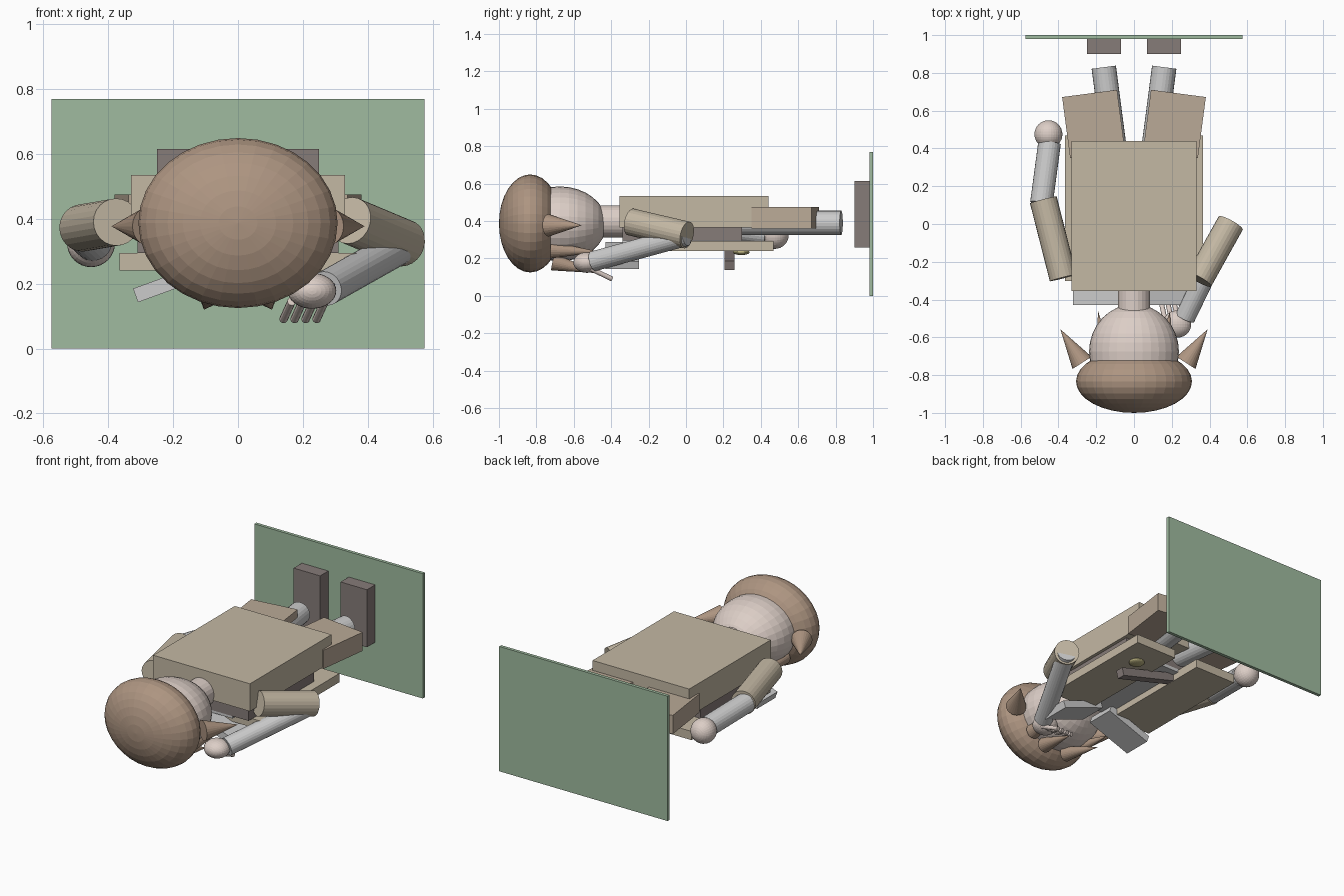
import bpy, math
from mathutils import Vector, Matrix

if "Cube" in bpy.data.objects:
    bpy.data.objects.remove(bpy.data.objects["Cube"])


def material(name, r, g, b):
    m = bpy.data.materials.new(name)
    m.diffuse_color = (r, g, b, 1)
    m.use_nodes = True
    m.node_tree.nodes["Principled BSDF"].inputs["Base Color"].default_value = m.diffuse_color
    return m


COAT = material("coat tan", .55, .48, .37)
TROUSER = material("trouser brown", .49, .40, .31)
HAIR = material("hair brown", .42, .30, .22)
SKIN = material("skin", .72, .62, .57)
DARK = material("dark leather", .24, .20, .19)
GREEN = material("base green", .35, .50, .35)
BRASS = material("brass", .50, .45, .22)


def finish(name, mat):
    o = bpy.context.object
    o.name = name
    if mat:
        o.data.materials.append(mat)
    return o


def box(name, center, size, mat=None, rot=(0, 0, 0)):
    bpy.ops.mesh.primitive_cube_add(size=1, location=center, rotation=rot)
    o = finish(name, mat)
    o.scale = size
    return o


def span(name, lo, hi, mat=None):
    lo, hi = Vector(lo), Vector(hi)
    return box(name, (lo + hi) / 2, hi - lo, mat)


def rod(name, a, b, r1, r2=None, mat=None, sides=24):
    a, b = Vector(a), Vector(b)
    d = b - a
    bpy.ops.mesh.primitive_cone_add(vertices=sides, radius1=r1,
                                    radius2=r1 if r2 is None else r2,
                                    depth=d.length, location=(a + b) / 2)
    o = finish(name, mat)
    o.rotation_euler = d.to_track_quat('Z', 'Y').to_euler()
    return o


def ball(name, center, radii, mat=None):
    # poles lie along y, the body's long axis
    bpy.ops.mesh.primitive_uv_sphere_add(segments=32, ring_count=16, radius=1)
    o = finish(name, mat)
    o.data.transform(Matrix.Rotation(math.pi / 2, 4, 'X'))
    o.location, o.scale = center, radii
    return o


# Upright base plate behind the feet
span("base_plate", (-.575, .98, 0), (.575, 1, .77), GREEN)

# Torso, waistcoat and shirt
span("coat_back", (-.33, -.355, .365), (.33, .44, .535), COAT)
span("waistcoat", (-.31, -.34, .295), (.31, .30, .37), DARK)
span("shirt_front", (-.2, -.34, .28), (.2, .30, .30))

# Mirrored parts
for s, side in ((-1, "left"), (1, "right")):
    # shoes, legs and trousers
    box(side + "_shoe", (s * .16, .94, .437), (.18, .08, .355), DARK)
    rod(side + "_leg", (s * .09, .295, .39), (s * .16, .83, .39), .065)
    box(side + "_trouser_leg", (s * .214, .53, .417), (.293, .325, .115),
        TROUSER, (0, 0, -s * math.radians(7.5)))
    # open coat front and lapel
    box(side + "_coat_front", (s * .223, .083, .267), (.283, .77, .054), COAT)
    box(side + "_lapel", (s * .175, -.34, .215), (.30, .18, .045), None,
        (0, s * math.radians(20), 0))
    # hair spikes
    rod(side + "_side_spike", (s * .275, -.735, .377), (s * .39, -.557, .377),
        .06, 0, HAIR)
    rod(side + "_brow_spike", (s * .16, -.72, .245), (s * .19, -.46, .235),
        .045, 0, HAIR)
    rod(side + "_fringe_spike", (s * .08, -.71, .18), (s * .105, -.45, .12),
        .045, 0, HAIR)

# Badge and diagonal strap bar
ball("badge", (.227, .295, .233), (.045, .045, .015), BRASS)
a, b = Vector((.30, .232, .163)), Vector((-.13, .232, .28))
box("strap_bar", (a + b) / 2, ((a - b).length, .053, .05), DARK,
    (0, math.atan2(b.z - a.z, a.x - b.x), 0))

# Neck, head and hair cap
rod("neck", (0, -.34, .398), (0, -.48, .398), .085, None, SKIN)
ball("head", (0, -.675, .385), (.238, .25, .2), SKIN)
ball("hair_cap", (0, -.833, .387), (.307, .167, .262), HAIR)

# Hanging arm
rod("left_sleeve", (-.375, -.285, .39), (-.48, .128, .372), .073, None, COAT)
rod("left_forearm", (-.49, .11, .37), (-.447, .43, .33), .06)
ball("left_hand", (-.453, .475, .325), (.074, .074, .074), SKIN)

# Arm bent up to the face
rod("right_sleeve", (.345, -.295, .395), (.512, .005, .325), .073, None, COAT)
rod("right_forearm", (.51, 0, .32), (.27, -.495, .185), .054)
ball("right_hand", (.228, -.53, .178), (.075, .072, .055), SKIN)
for i in range(4):
    x = .165 + .034 * i
    rod("right_finger_%d" % (i + 1), (x, -.51, .145), (x - .025, -.395, .09),
        .013, None, SKIN, 12)
